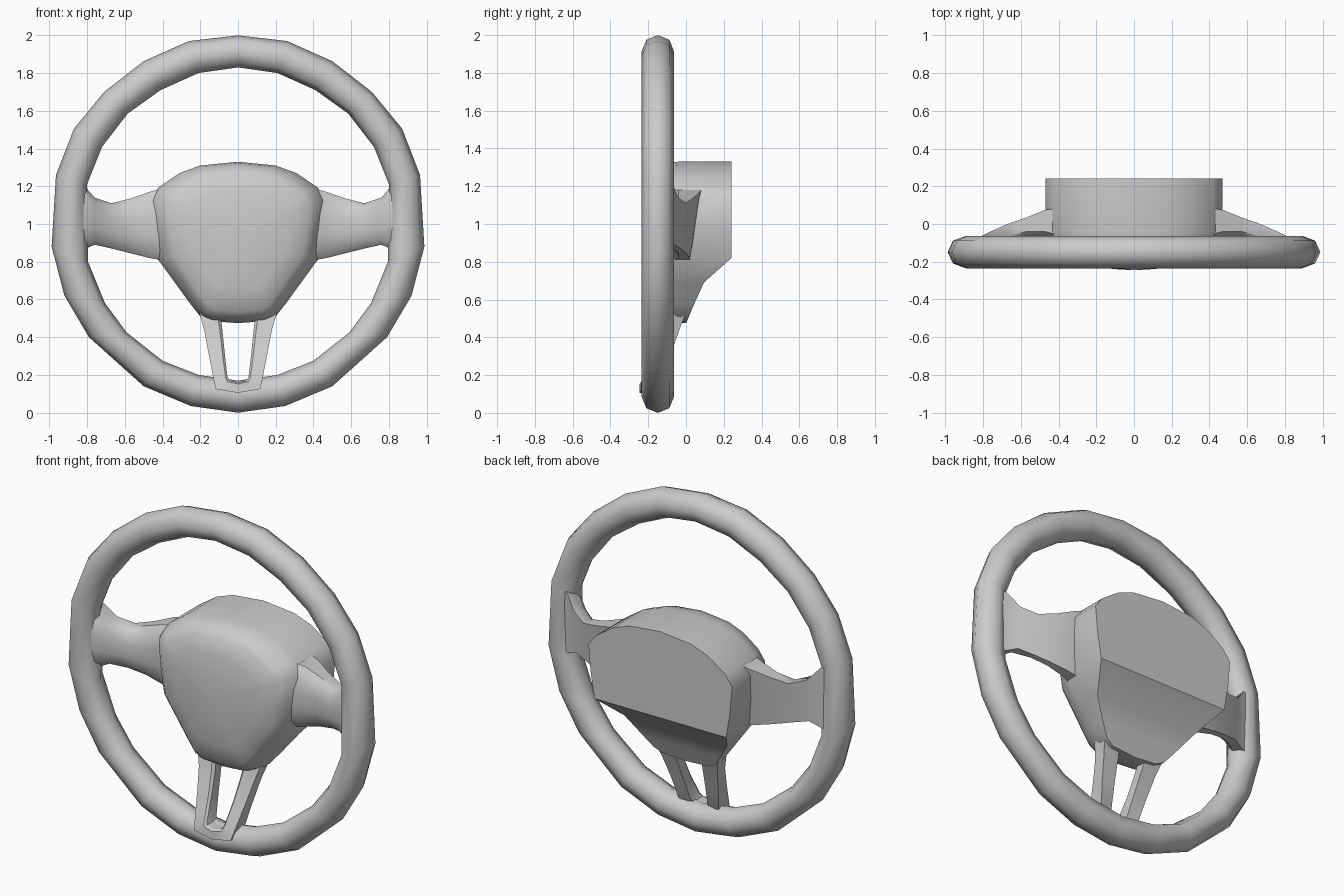
import bpy, bmesh, math

if "Cube" in bpy.data.objects:
    bpy.data.objects.remove(bpy.data.objects["Cube"])


def finish(name, bm, angle=40):
    """Turn a bmesh into a named, angle-smoothed object."""
    bmesh.ops.remove_doubles(bm, verts=bm.verts, dist=1e-4)
    bmesh.ops.recalc_face_normals(bm, faces=bm.faces)
    me = bpy.data.meshes.new(name)
    bm.to_mesh(me)
    bm.free()
    ob = bpy.data.objects.new(name, me)
    bpy.context.collection.objects.link(ob)
    bpy.ops.object.select_all(action='DESELECT')
    ob.select_set(True)
    bpy.context.view_layer.objects.active = ob
    bpy.ops.object.shade_smooth_by_angle(angle=math.radians(angle))
    return ob


def ring(bm, pts):
    return [bm.verts.new(p) for p in pts]


def bridge(bm, a, b):
    n = len(a)
    for i in range(n):
        j = (i + 1) % n
        bm.faces.new((a[i], a[j], b[j], b[i]))


def mirrored(half):
    """Close a top-to-bottom half outline by mirroring it in x."""
    return half + [(-p[0],) + tuple(p[1:]) for p in reversed(half[1:-1])]


# Rim: faceted ring, outer and inner (x, z) at each station
rim_half = [
    (0, 2.0, 0, 1.83), (.26, 1.97, .21, 1.80), (.50, 1.863, .41, 1.71),
    (.71, 1.70, .585, 1.585), (.87, 1.505, .72, 1.41), (.965, 1.26, .80, 1.21),
    (.988, .88, .795, .80), (.92, .62, .705, .58), (.79, .40, .59, .425),
    (.50, .14, .40, .275), (.25, .035, .21, .20), (0, .0, 0, .17)]
bm = bmesh.new()
rings = []
for ox, oz, ix, iz in mirrored([tuple(r) for r in rim_half]):
    if ox < 0:
        ix = -abs(ix)
    pts = []
    for k in range(8):
        a = k * math.pi / 4
        t = (1 - math.cos(a)) / 2
        pts.append((ox + (ix - ox) * t, -.149 - .086 * math.sin(a), oz + (iz - oz) * t))
    rings.append(ring(bm, pts))
for i, r in enumerate(rings):
    bridge(bm, r, rings[(i + 1) % len(rings)])
finish("rim", bm, 50)

# Hub: domed front cover, straight sides, flat back and sloping underside
hub_half = [(0, 1.33), (.20, 1.31), (.31, 1.27), (.42, 1.195), (.47, 1.13),
            (.455, .97), (.43, .82), (.335, .69), (.255, .58), (.20, .51), (.15, .485), (0, .475)]
back_y = {.82: .24, .69: .095, .58: .045, .51: .015, .485: .005, .475: 0}
outline = mirrored(hub_half)
bm = bmesh.new()
back = ring(bm, [(x, back_y.get(z, .24), z) for x, z in outline])
prev = back
for y, sx, sz in [(-.04, 1, 1), (-.09, .95, .985), (-.145, .885, .945),
                  (-.18, .80, .86), (-.205, .58, .62), (-.22, .28, .3)]:
    cur = ring(bm, [(x * sx, y, .92 + (z - .92) * sz) for x, z in outline])
    bridge(bm, prev, cur)
    prev = cur
tip = bm.verts.new((0, -.224, .92))
for i in range(len(prev)):
    bm.faces.new((prev[i], prev[(i + 1) % len(prev)], tip))
n = len(back)
bm.faces.new(back[:7] + back[n - 6:])
for i in range(6, 10):
    bm.faces.new((back[i], back[i + 1], back[n - i - 1], back[n - i]))
bm.faces.new((back[10], back[11], back[12]))
finish("hub", bm, 45)

# Side spokes: lofted sections (x, z low, z high, y front, y back low, y back high)
spoke = [(.36, .80, 1.20, -.12, .02, .09), (.47, .82, 1.17, -.09, .02, .075),
         (.57, .845, 1.135, -.09, .0, .035), (.67, .87, 1.11, -.115, -.03, .0),
         (.76, .89, 1.14, -.165, -.06, -.04), (.83, .86, 1.22, -.205, -.08, -.075),
         (.90, .86, 1.22, -.205, -.09, -.09)]
for side, label in ((1, "right"), (-1, "left")):
    bm = bmesh.new()
    prev = None
    for x, z0, z1, yf, yb0, yb1 in spoke:
        h = z1 - z0
        cur = ring(bm, [(side * x, y, z) for y, z in (
            (yb0, z0), (yf + .05, z0), (yf + .015, z0 + .12 * h), (yf, z0 + .35 * h),
            (yf, z0 + .65 * h), (yf + .015, z0 + .88 * h), (yf + .05, z1), (yb1, z1))])
        if prev:
            bridge(bm, prev, cur)
        else:
            bm.faces.new(cur)
        prev = cur
    bm.faces.new(prev)
    finish(label + "_spoke", bm, 40)

# Lower spoke: U-shaped frame, (outer x, z, inner x, z, y front, y back)
frame = [(.205, .53, .095, .53, -.085, .0), (.18, .44, .083, .44, -.108, -.035),
         (.155, .31, .07, .31, -.16, -.08), (.128, .17, .056, .19, -.222, -.12),
         (.118, .125, .045, .17, -.238, -.14), (0, .105, 0, .16, -.245, -.14)]
stations = frame + [(-a, b, -c, d, e, f) for a, b, c, d, e, f in reversed(frame[:-1])]
bm = bmesh.new()
prev = None
for ox, oz, ix, iz, yf, yb in stations:
    s = .14
    cur = ring(bm, [(ox, yb, oz), (ox, yf, oz),
                    (ix + (ox - ix) * s, yf, iz + (oz - iz) * s),
                    (ix, yf + .015, iz), (ix, yb, iz)])
    if prev:
        bridge(bm, prev, cur)
    else:
        bm.faces.new(cur)
    prev = cur
bm.faces.new(prev)
finish("lower_spoke", bm, 25)
